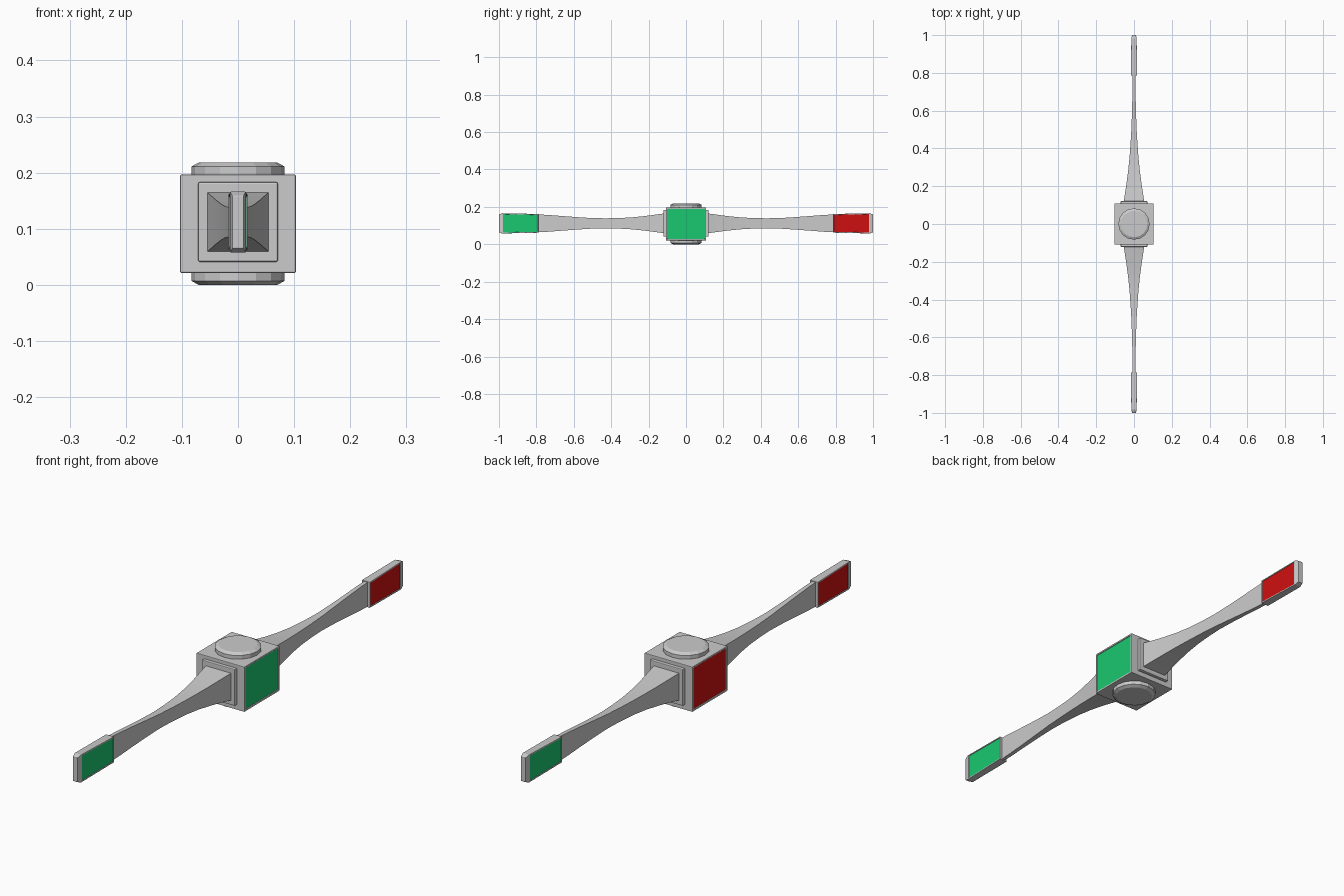
import bpy, bmesh, math
from mathutils import Matrix

if "Cube" in bpy.data.objects:
    bpy.data.objects.remove(bpy.data.objects["Cube"])

C = 0.109          # hub centre height
A = 0.112          # arm centre height


def material(name, rgb):
    m = bpy.data.materials.new(name)
    m.diffuse_color = (*rgb, 1)
    m.use_nodes = True
    m.node_tree.nodes["Principled BSDF"].inputs["Base Color"].default_value = m.diffuse_color
    return m


green = material("green_panel", (0.01, 0.58, 0.16))
red = material("red_panel", (0.62, 0.005, 0.005))


def finish(name, bm, mat=None, bevel=0.0, turn=0.0, smooth=False):
    bm.transform(Matrix.Rotation(turn, 4, 'Z'))
    me = bpy.data.meshes.new(name)
    bm.to_mesh(me)
    bm.free()
    ob = bpy.data.objects.new(name, me)
    bpy.context.collection.objects.link(ob)
    if mat:
        me.materials.append(mat)
    if bevel:
        b = ob.modifiers.new("edge", 'BEVEL')
        b.width, b.segments, b.limit_method = bevel, 2, 'ANGLE'
        b.angle_limit = math.radians(40)
    if smooth:
        bpy.context.view_layer.objects.active = ob
        ob.select_set(True)
        bpy.ops.object.shade_smooth_by_angle(angle=math.radians(25))
        ob.select_set(False)
    return ob


def loft(stations, zc):
    """Rectangular sections (y, half width, half height) joined along y."""
    bm = bmesh.new()
    rings = [[bm.verts.new((sx * hx, y, zc + sz * hz))
              for sx, sz in ((-1, -1), (1, -1), (1, 1), (-1, 1))]
             for y, hx, hz in stations]
    for a, b in zip(rings, rings[1:]):
        for i in range(4):
            j = (i + 1) % 4
            bm.faces.new((a[i], a[j], b[j], b[i]))
    bm.faces.new(rings[0])
    bm.faces.new(rings[-1])
    bmesh.ops.recalc_face_normals(bm, faces=bm.faces[:])
    return bm


def recess_panel(bm, name, side, border, depth, mat, turn=0.0):
    """Sink the largest face on one x side and lay a coloured panel in it."""
    face = max((f for f in bm.faces if f.normal.x * side > 0.8),
               key=lambda f: f.calc_area())
    bmesh.ops.inset_region(bm, faces=[face], thickness=border)
    moved = bmesh.ops.extrude_discrete_faces(bm, faces=[face])["faces"][0]
    bmesh.ops.translate(bm, verts=moved.verts[:], vec=(-side * depth, 0, 0))
    pb = bmesh.new()
    pb.faces.new([pb.verts.new((v.co.x + side * 0.001, v.co.y, v.co.z))
                  for v in moved.verts])
    finish(name, pb, mat, turn=turn)


# Hub block with a coloured panel on each side
hub = loft([(-0.108, 0.103, 0.0875), (0.108, 0.103, 0.0875)], C)
recess_panel(hub, "hub_panel_right", 1, 0.01, 0.004, green)
recess_panel(hub, "hub_panel_left", -1, 0.01, 0.004, red)
finish("hub", hub, bevel=0.003)

# Chamfered round caps above and below the hub
for name, s in (("top_cap", 1), ("bottom_cap", -1)):
    bm = bmesh.new()
    for r1, r2, z0, z1 in ((0.083, 0.083, 0.08, 0.102), (0.083, 0.07, 0.102, 0.109)):
        bmesh.ops.create_cone(bm, cap_ends=True, segments=16, radius1=r1, radius2=r2,
                              depth=z1 - z0,
                              matrix=Matrix.Translation((0, 0, (z0 + z1) / 2)))
    bmesh.ops.remove_doubles(bm, verts=bm.verts[:], dist=1e-5)
    inner = [f for f in bm.faces if len(f.verts) == 16
             and abs(f.calc_center_median().z - 0.102) < 1e-4]
    bmesh.ops.delete(bm, geom=inner, context='FACES_ONLY')
    bm.transform(Matrix.Translation((0, 0, C)) @ Matrix.Diagonal((1, 1, s, 1)))
    bmesh.ops.recalc_face_normals(bm, faces=bm.faces[:])
    finish(name, bm)

# Arm sections: flared at the hub, thin and tall at the tip
ARM = [(0.11, 0.056, 0.054), (0.16, 0.048, 0.047), (0.22, 0.039, 0.039),
       (0.29, 0.030, 0.032), (0.36, 0.023, 0.028), (0.43, 0.018, 0.027),
       (0.50, 0.014, 0.028), (0.58, 0.011, 0.033), (0.66, 0.009, 0.039),
       (0.74, 0.008, 0.045), (0.82, 0.007, 0.049)]

for name, turn in (("back", 0.0), ("front", math.pi)):
    # Mounting plate on the hub face
    finish(name + "_mount_plate",
           loft([(0.10, 0.071, 0.071), (0.121, 0.071, 0.071)], A),
           bevel=0.003, turn=turn)
    # Tapering arm
    finish(name + "_arm", loft(ARM, A), turn=turn, smooth=True)
    # Tip paddle with one panel on each side
    tip = loft([(0.785, 0.017, 0.050), (0.983, 0.014, 0.054), (1.0, 0.010, 0.047)], A)
    recess_panel(tip, name + "_tip_panel_a", 1, 0.007, 0.003, red, turn)
    recess_panel(tip, name + "_tip_panel_b", -1, 0.007, 0.003, green, turn)
    finish(name + "_tip", tip, bevel=0.0012, turn=turn)
